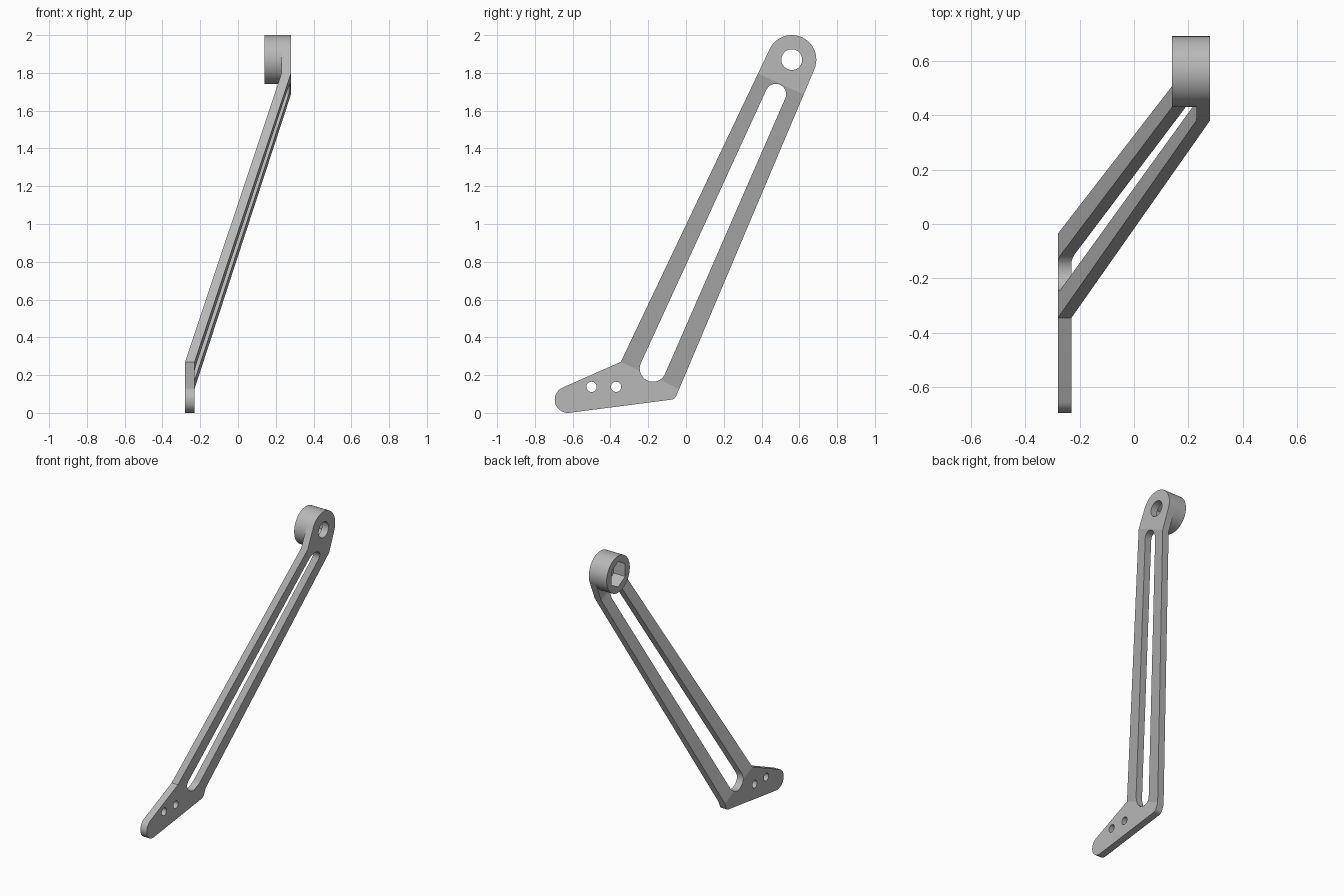
import bpy
import bmesh
from math import atan2, acos, cos, sin, pi, tau, ceil, radians, hypot

cube = bpy.data.objects.get("Cube")
if cube:
    bpy.data.objects.remove(cube)

grey = bpy.data.materials.new("plain grey")
grey.use_nodes = True
colour = (0.48, 0.48, 0.48, 1)
grey.diffuse_color = colour
grey.node_tree.nodes["Principled BSDF"].inputs["Base Color"].default_value = colour

THICK = 0.05
FOOT_X, HEAD_X = -0.28, 0.23
BOSS_X = 0.14
HEAD = (0.56, 1.87, 0.13)
KINK = (-0.345, 0.27, 0)


def circle(y, z, r, count=48, start=0.0):
    return [(y + r * cos(start + tau * i / count), z + r * sin(start + tau * i / count))
            for i in range(count)]


def tangent_loop(circles):
    """Counter-clockwise outline of arcs joined by their outer tangents."""
    n = len(circles)
    normals = []
    for i in range(n):
        (y1, z1, r1), (y2, z2, r2) = circles[i], circles[(i + 1) % n]
        dy, dz = y2 - y1, z2 - z1
        normals.append(atan2(dz, dy) - acos((r1 - r2) / hypot(dy, dz)))
    points = []
    for i, (y, z, r) in enumerate(circles):
        if r == 0:
            points.append((y, z))
            continue
        start = normals[i - 1]
        sweep = (normals[i] - start) % tau
        steps = max(2, ceil(sweep / radians(7.5)))
        for k in range(steps + 1):
            a = start + sweep * k / steps
            points.append((y + r * cos(a), z + r * sin(a)))
    return points


def make_plate(name, loops, depth, x_of, bends=(), bend_dir=(0, 0, 1)):
    """Fill the loops in the side plane, fold along the bends, thicken along x."""
    bm = bmesh.new()
    for loop in loops:
        verts = [bm.verts.new((0, y, z)) for y, z in loop]
        for a, b in zip(verts, verts[1:] + verts[:1]):
            bm.edges.new((a, b))
    bmesh.ops.triangle_fill(bm, edges=bm.edges[:], use_beauty=True, normal=(1, 0, 0))
    for co in bends:
        bmesh.ops.bisect_plane(bm, geom=bm.verts[:] + bm.edges[:] + bm.faces[:],
                               plane_co=co, plane_no=bend_dir)
    for v in bm.verts:
        v.co.x = x_of(v.co)
    result = bmesh.ops.extrude_face_region(bm, geom=bm.faces[:])
    for item in result["geom"]:
        if isinstance(item, bmesh.types.BMVert):
            item.co.x += depth
    bmesh.ops.recalc_face_normals(bm, faces=bm.faces[:])
    mesh = bpy.data.meshes.new(name)
    bm.to_mesh(mesh)
    bm.free()
    mesh.materials.append(grey)
    obj = bpy.data.objects.new(name, mesh)
    bpy.context.collection.objects.link(obj)
    bpy.ops.object.select_all(action="DESELECT")
    obj.select_set(True)
    bpy.context.view_layer.objects.active = obj
    bpy.ops.object.shade_smooth_by_angle(angle=radians(12))
    return obj


# Two parallel folds set the long bar at a slant between foot and head
slope = radians(65.2)
fold_dir = (0, cos(slope), sin(slope))
low_fold = (0, KINK[0], KINK[1])
high_fold = (0, 0.385, 1.795)


def along(co):
    return co[1] * fold_dir[1] + co[2] * fold_dir[2]


def folded_x(co):
    t = (along(co) - along(low_fold)) / (along(high_fold) - along(low_fold))
    return FOOT_X + (HEAD_X - FOOT_X) * min(1, max(0, t))


# Arm: foot, slotted bar and round head in one bent plate
outline = tangent_loop([(-0.625, 0.07, 0.07), (-0.08, 0.1, 0.03), HEAD, KINK])
slot = tangent_loop([(-0.175, 0.235, 0.07), (0.475, 1.687, 0.055)])
bolt_holes = [circle(y, 0.138, 0.027) for y in (-0.5, -0.37)]
head_hole = circle(HEAD[0], HEAD[1], 0.055)
make_plate("bent_arm", [outline, slot, head_hole] + bolt_holes, THICK,
           folded_x, (low_fold, high_fold), fold_dir)

# Boss behind the head, with a hexagonal socket
socket = circle(HEAD[0], HEAD[1], 0.09, 6, pi / 2)
make_plate("socket_boss", [circle(*HEAD), socket], HEAD_X - BOSS_X, lambda co: BOSS_X)
